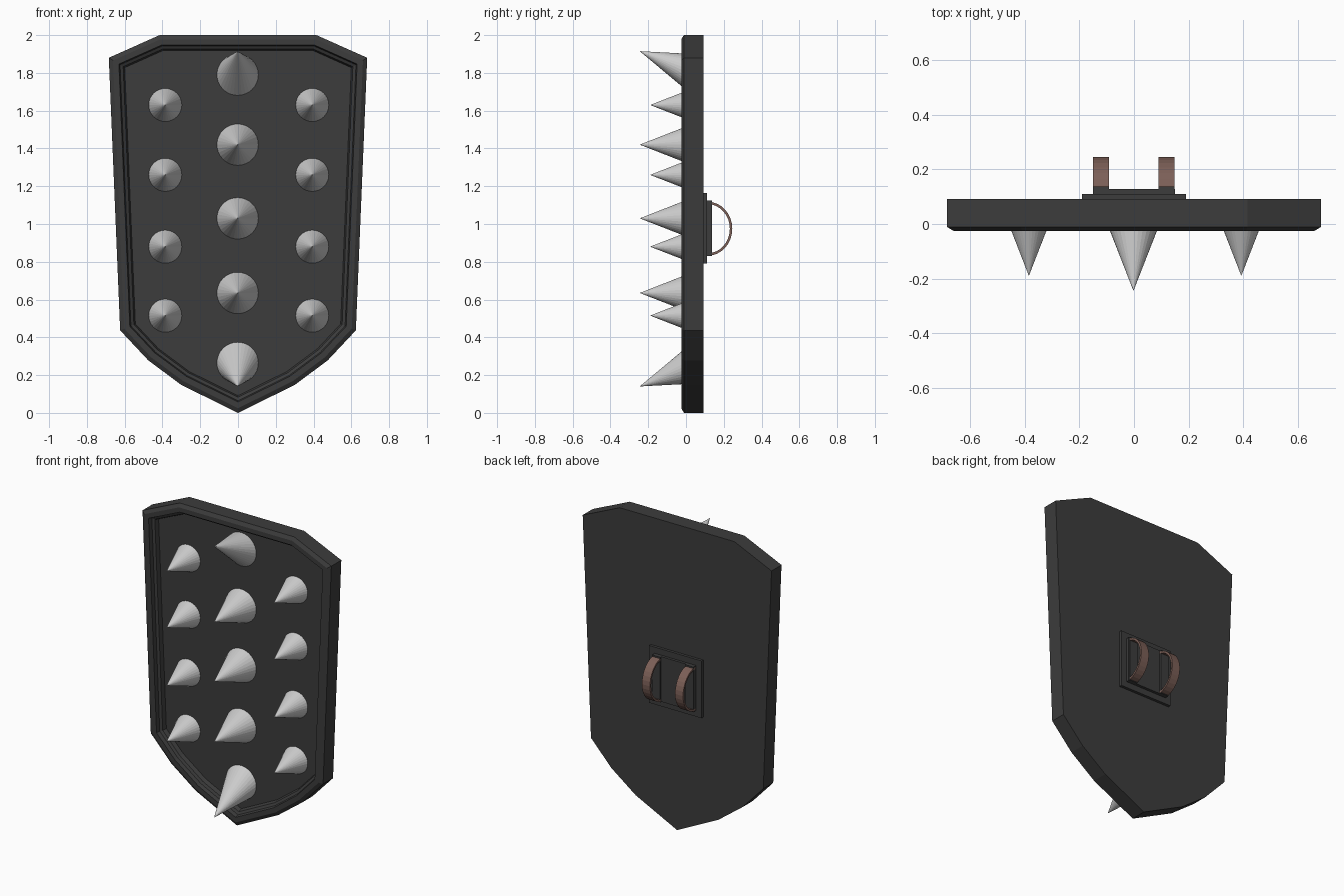
import bpy, bmesh, math
from mathutils import Vector

if "Cube" in bpy.data.objects:
    bpy.data.objects.remove(bpy.data.objects["Cube"])


def material(name, rgb):
    m = bpy.data.materials.new(name)
    m.diffuse_color = (*rgb, 1)
    m.use_nodes = True
    m.node_tree.nodes["Principled BSDF"].inputs["Base Color"].default_value = m.diffuse_color
    return m


dark = material("dark_iron", (0.045, 0.045, 0.045))
leather = material("brown_leather", (0.2, 0.115, 0.095))


def finish(bm, name, mat=None):
    bmesh.ops.recalc_face_normals(bm, faces=bm.faces)
    me = bpy.data.meshes.new(name)
    bm.to_mesh(me)
    bm.free()
    ob = bpy.data.objects.new(name, me)
    bpy.context.collection.objects.link(ob)
    if mat:
        me.materials.append(mat)
    return ob


def inset(points, d):
    """Offset a closed counter-clockwise outline inwards by d with mitred corners."""
    out = []
    for i, p in enumerate(points):
        a = (p - points[i - 1]).normalized()
        b = (points[(i + 1) % len(points)] - p).normalized()
        na, nb = Vector((-a.y, a.x)), Vector((-b.y, b.x))
        out.append(p + (na + nb) * d / (1 + na.dot(nb)))
    return out


# Shield body: nested outlines from the back, around the rim, to the sunken panel
half = [(0.30, 0.148), (0.475, 0.278), (0.624, 0.437), (0.684, 1.88), (0.415, 2.0)]
outline = [Vector((0, 0))] + [Vector(p) for p in half]
outline += [Vector((-x, z)) for x, z in reversed(half)]
sections = [(0, 0.092), (0, -0.011), (0.022, -0.025), (0.052, -0.025),
            (0.058, 0.0), (0.074, 0.008), (0.082, 0.035)]
bm = bmesh.new()
rings = [[bm.verts.new((p.x, y, p.y)) for p in inset(outline, d)] for d, y in sections]
n = len(outline)
for r0, r1 in zip(rings, rings[1:]):
    for i in range(n):
        j = (i + 1) % n
        bm.faces.new((r0[i], r0[j], r1[j], r1[i]))
bm.faces.new(rings[0])
bm.faces.new(rings[-1])
finish(bm, "shield_body", dark)


# Spikes: cones on the panel, with an optional tip offset up or down
def spike(name, x, z, radius, tip_y, tip_dz=0.0, base_y=0.036, sides=32):
    bm = bmesh.new()
    tip = bm.verts.new((x, tip_y, z + tip_dz))
    base = [bm.verts.new((x + radius * math.cos(t), base_y, z + radius * math.sin(t)))
            for t in (2 * math.pi * i / sides for i in range(sides))]
    for i in range(sides):
        bm.faces.new((base[i], base[(i + 1) % sides], tip))
    bm.faces.new(base)
    finish(bm, name)


for z, dz in ((1.79, 0.125), (1.42, 0), (1.03, 0), (0.635, 0), (0.265, -0.125)):
    spike("large_spike", -0.002, z, 0.11, -0.245, dz)
for x in (-0.385, 0.393):
    for z in (1.63, 1.26, 0.88, 0.515):
        spike("small_spike", x, z, 0.088, -0.19)


# Handle plates on the back
def box(name, x0, x1, y0, y1, z0, z1, mat):
    bm = bmesh.new()
    bmesh.ops.create_cube(bm, size=1)
    for v in bm.verts:
        v.co = ((x0 + x1) / 2 + v.co.x * (x1 - x0),
                (y0 + y1) / 2 + v.co.y * (y1 - y0),
                (z0 + z1) / 2 + v.co.z * (z1 - z0))
    finish(bm, name, mat)


box("handle_base_plate", -0.19, 0.19, 0.085, 0.11, 0.79, 1.165, dark)
box("handle_inner_plate", -0.15, 0.15, 0.105, 0.128, 0.83, 1.125, dark)


# Arm straps: bowed leather bands, each on a mounting bar
def strap(x0, x1, segments=16):
    bm = bmesh.new()
    loops = []
    for i in range(segments + 1):
        t = math.pi * (i / segments - 0.5)
        c, s = math.cos(t), math.sin(t)
        outer = (0.115 + 0.13 * c, 0.975 + 0.143 * s)
        inner = (0.115 + 0.117 * c, 0.975 + 0.130 * s)
        loops.append([bm.verts.new((x, *p)) for x, p in
                      ((x0, outer), (x1, outer), (x1, inner), (x0, inner))])
    for a, b in zip(loops, loops[1:]):
        for k in range(4):
            m = (k + 1) % 4
            bm.faces.new((a[k], a[m], b[m], b[k]))
    bm.faces.new(loops[0])
    bm.faces.new(loops[-1])
    finish(bm, "arm_strap", leather)


for x0, x1 in ((-0.15, -0.092), (0.09, 0.148)):
    box("strap_mount", x0, x1, 0.11, 0.138, 0.83, 1.125, dark)
    strap(x0, x1)
